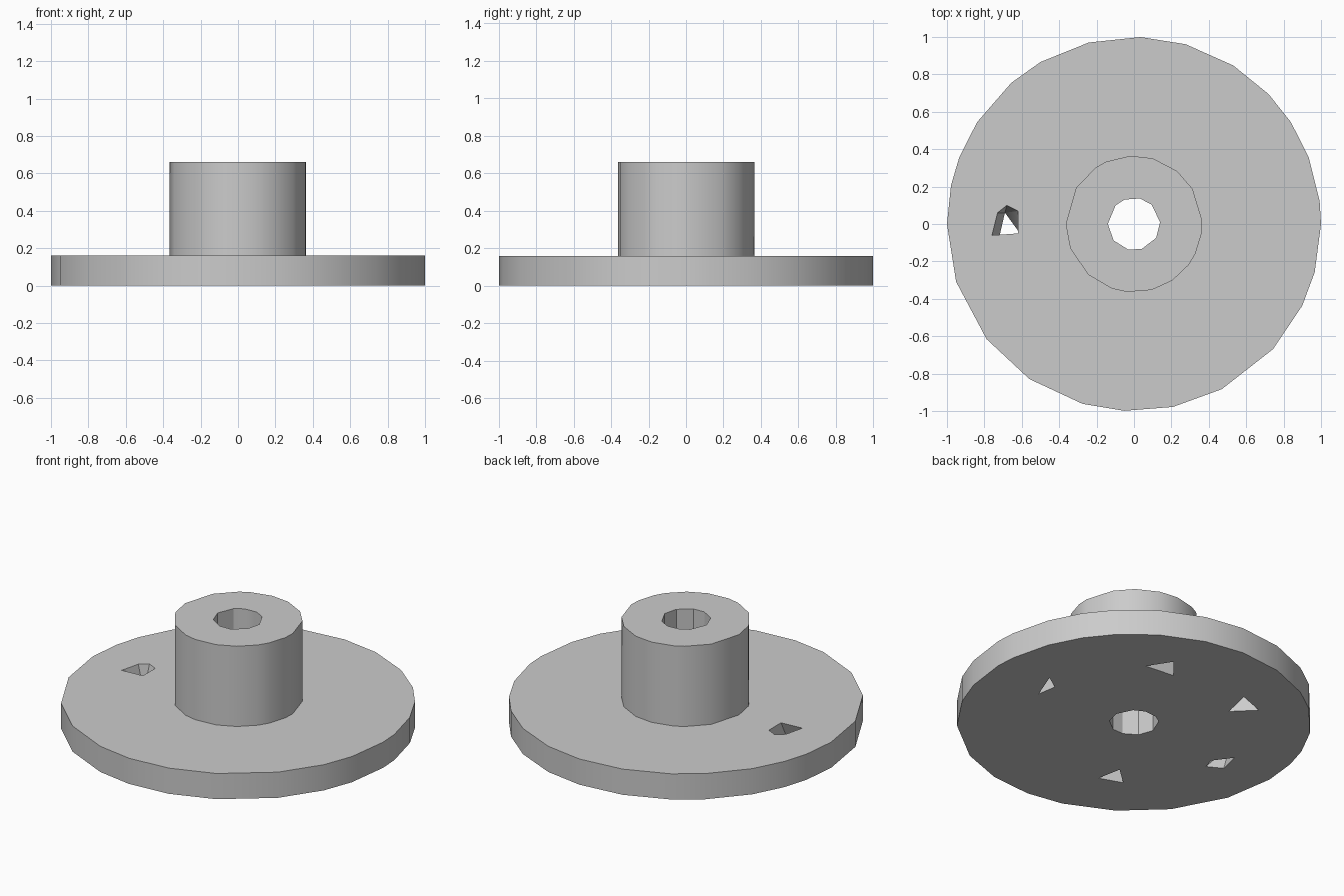
import bpy, bmesh
from math import radians, sin, cos

cube = bpy.data.objects.get("Cube")
if cube:
    bpy.data.objects.remove(cube, do_unlink=True)

grey = bpy.data.materials.new("light_grey")
grey.use_nodes = True
grey.diffuse_color = (0.6, 0.6, 0.6, 1)
grey.node_tree.nodes["Principled BSDF"].inputs["Base Color"].default_value = (0.6, 0.6, 0.6, 1)


def ring(radius, degrees):
    return [(radius * cos(radians(a)), radius * sin(radians(a))) for a in degrees]


def solid(name, bottom, top, z0, z1):
    """Convex solid spanning a bottom outline and a top outline."""
    bm = bmesh.new()
    for outline, z in ((bottom, z0), (top, z1)):
        for x, y in outline:
            bm.verts.new((x, y, z))
    bmesh.ops.convex_hull(bm, input=bm.verts[:])
    bmesh.ops.dissolve_limit(bm, angle_limit=0.01, verts=bm.verts[:], edges=bm.edges[:])
    bmesh.ops.recalc_face_normals(bm, faces=bm.faces[:])
    mesh = bpy.data.meshes.new(name)
    bm.to_mesh(mesh)
    bm.free()
    mesh.materials.append(grey)
    obj = bpy.data.objects.new(name, mesh)
    bpy.context.collection.objects.link(obj)
    return obj


def combine(target, other, operation):
    """Apply a boolean and discard the helper object."""
    bpy.ops.object.select_all(action="DESELECT")
    bpy.context.view_layer.objects.active = target
    target.select_set(True)
    mod = target.modifiers.new("boolean", "BOOLEAN")
    mod.operation, mod.solver, mod.object = operation, "EXACT", other
    bpy.ops.object.modifier_apply(modifier=mod.name)
    bpy.data.objects.remove(other, do_unlink=True)


# Flange disc with an uneven low-poly rim
rim = ring(1, [88, 74, 58, 44, 33, 21, 7, 0, -15, -26, -42, -62, -78, -93,
               -106, -124, -142, -162, 180, 168, 159, 147, 131, 120, 104])
body = solid("flanged_hub", rim, rim, 0, 0.16)

# Central hub
collar = ring(0.365, [74, 51, 31, 3, -8, -26, -37, -56, -75, -96, -109,
                      -132, -159, 180, 148, 124, 114, 93])
combine(body, solid("hub", collar, collar, 0.08, 0.66), "UNION")

# Bore through hub and flange
bore = ring(0.14, [77, 48, 4, -32, -73, -103, -141, 180, 135, 111])
combine(body, solid("bore", bore, bore, -0.1, 0.8), "DIFFERENCE")

# Bolt hole that passes right through
hole_bottom = [(-0.63, -0.12), (-0.72, -0.07), (-0.69, 0.06), (-0.61, -0.05)]
hole_top = [(-0.76, -0.06), (-0.73, 0.06), (-0.68, 0.1), (-0.62, 0.07), (-0.62, -0.05)]
combine(body, solid("bolt_hole", hole_bottom, hole_top, -0.001, 0.161), "DIFFERENCE")

# Blind triangular pockets in the underside
pockets = [
    [(0.69, 0.08), (0.62, -0.10), (0.60, 0.02)],
    [(0.36, 0.53), (0.27, 0.67), (0.17, 0.55)],
    [(-0.33, 0.44), (-0.29, 0.62), (-0.45, 0.56)],
    [(-0.25, -0.61), (-0.28, -0.46), (-0.39, -0.56)],
]
for triangle in pockets:
    combine(body, solid("pocket", triangle, triangle, -0.02, 0.15), "DIFFERENCE")

# Smooth walls, crisp edges
bpy.ops.object.select_all(action="DESELECT")
body.select_set(True)
bpy.context.view_layer.objects.active = body
bpy.ops.object.shade_smooth_by_angle(angle=radians(32))
